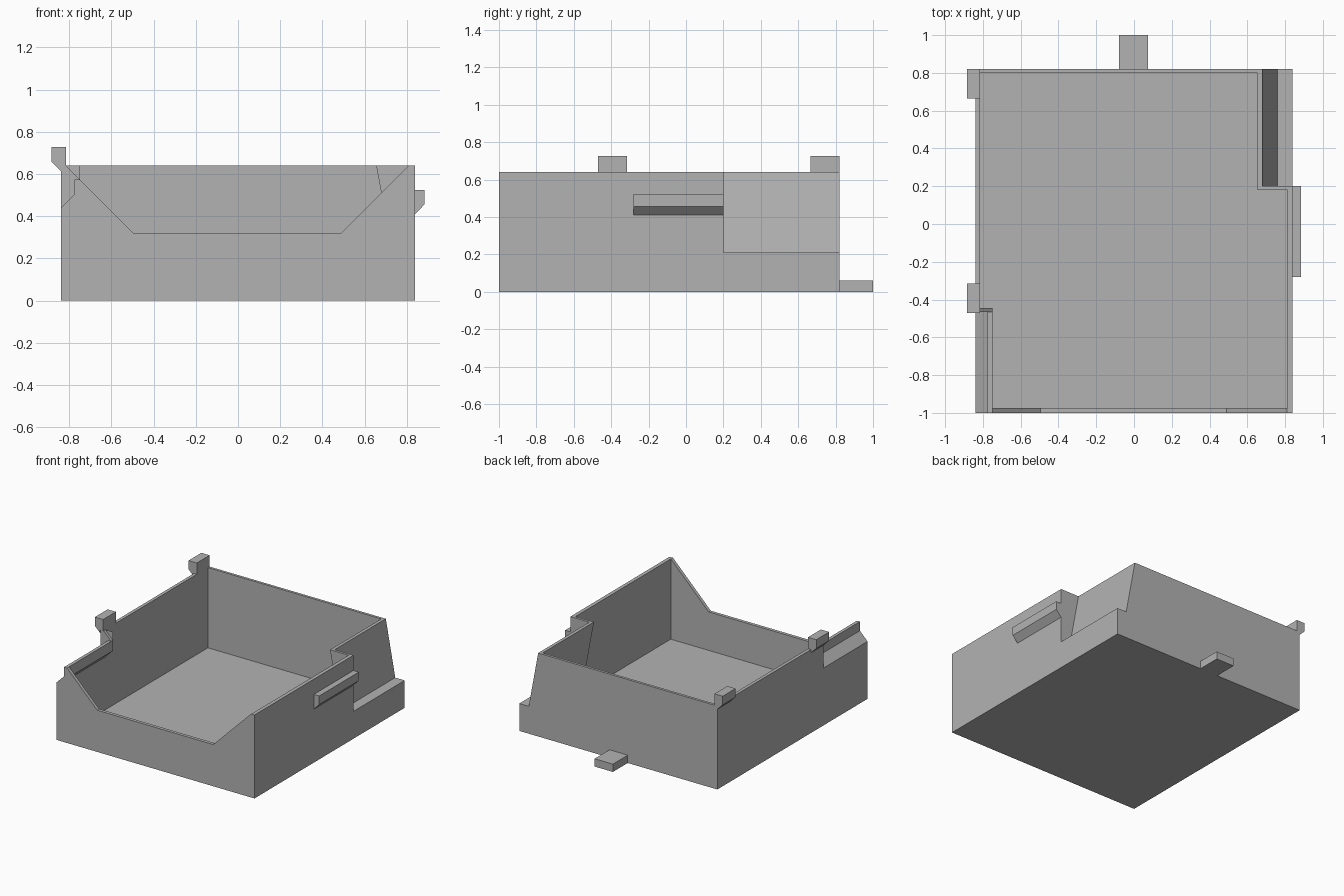
import bpy
import bmesh

cube = bpy.data.objects.get("Cube")
if cube:
    bpy.data.objects.remove(cube, do_unlink=True)

grey = bpy.data.materials.new("plain_grey")
grey.use_nodes = True
COLOUR = (0.45, 0.45, 0.45, 1)
grey.diffuse_color = COLOUR
grey.node_tree.nodes["Principled BSDF"].inputs["Base Color"].default_value = COLOUR


def prism(name, profile, y0, y1):
    """Extrude an (x, z) profile along y."""
    bm = bmesh.new()
    face = bm.faces.new([bm.verts.new((x, y0, z)) for x, z in profile])
    ext = bmesh.ops.extrude_face_region(bm, geom=[face])
    verts = [v for v in ext["geom"] if isinstance(v, bmesh.types.BMVert)]
    bmesh.ops.translate(bm, verts=verts, vec=(0, y1 - y0, 0))
    bmesh.ops.recalc_face_normals(bm, faces=bm.faces)
    mesh = bpy.data.meshes.new(name)
    bm.to_mesh(mesh)
    bm.free()
    mesh.materials.append(grey)
    obj = bpy.data.objects.new(name, mesh)
    bpy.context.collection.objects.link(obj)
    return obj


def rect(x0, z0, x1, z1):
    return [(x0, z0), (x1, z0), (x1, z1), (x0, z1)]


def cut(target, cutter):
    """Subtract the cutter from the target and remove it."""
    cutter.hide_render = True
    mod = target.modifiers.new("cut", "BOOLEAN")
    mod.operation = "DIFFERENCE"
    mod.solver = "EXACT"
    mod.object = cutter
    bpy.context.view_layer.objects.active = target
    bpy.ops.object.modifier_apply(modifier=mod.name)
    bpy.data.objects.remove(cutter, do_unlink=True)


W, H, T = 0.84, 0.64, 0.025       # half width, height, wall thickness
L_IN, R_IN = -0.815, 0.812        # inner side faces
FRONT, BACK = -1.0, 0.82
ABOVE = 1.0

tray = prism("tray", rect(-W, 0, W, H), FRONT, BACK)

# Outer recess at the back of the left side, with a leaning wall and a ledge
cut(tray, prism("ledge_cutter",
                [(0.76, 0.21), (1, 0.21), (1, ABOVE), (0.68, ABOVE), (0.68, H)], 0.2, 1.1))

# Outer recess at the front of the right side, with a sloped shoulder
cut(tray, prism("shoulder_cutter",
                [(-1, 0.28), (-0.775, 0.505), (-0.775, 0.575), (-0.745, 0.575),
                 (-0.745, ABOVE), (-1, ABOVE)], -1.1, -0.465))

# Hollow inside, in three overlapping lengths that follow the recesses
cut(tray, prism("middle_cavity", rect(L_IN, T, R_IN, ABOVE), -0.445, 0.18))
cut(tray, prism("front_cavity",
                [(L_IN, T), (R_IN, T), (R_IN, ABOVE), (-0.75, ABOVE),
                 (-0.75, 0.495), (L_IN, 0.43)], FRONT + T, -0.3))
cut(tray, prism("back_cavity",
                [(L_IN, T), (R_IN, T), (R_IN, 0.185), (0.74, 0.185),
                 (0.655, H), (0.655, ABOVE), (L_IN, ABOVE)], 0, BACK - 0.02))

# Sloped opening in the front wall
cut(tray, prism("opening_cutter",
                [(-0.495, 0.32), (0.49, 0.32), (0.81, H), (0.81, ABOVE),
                 (-0.814, ABOVE), (-0.814, 0.639)], -1.1, -0.445))

# Hooks on the right rim
hook = [(-W, 0.615), (-0.885, 0.66), (-0.885, 0.727), (L_IN, 0.727), (L_IN, H), (-W, H)]
for name, y in (("front_hook", -0.47), ("back_hook", 0.665)):
    prism(name, hook, y, y + 0.155)

# Catch rail on the left side
prism("catch_rail", [(W, 0.41), (0.885, 0.457), (0.885, 0.523), (W, 0.523)], -0.28, 0.2)

# Flat tab at the back
prism("back_tab", rect(-0.08, 0, 0.075, 0.06), BACK, 1.0)
